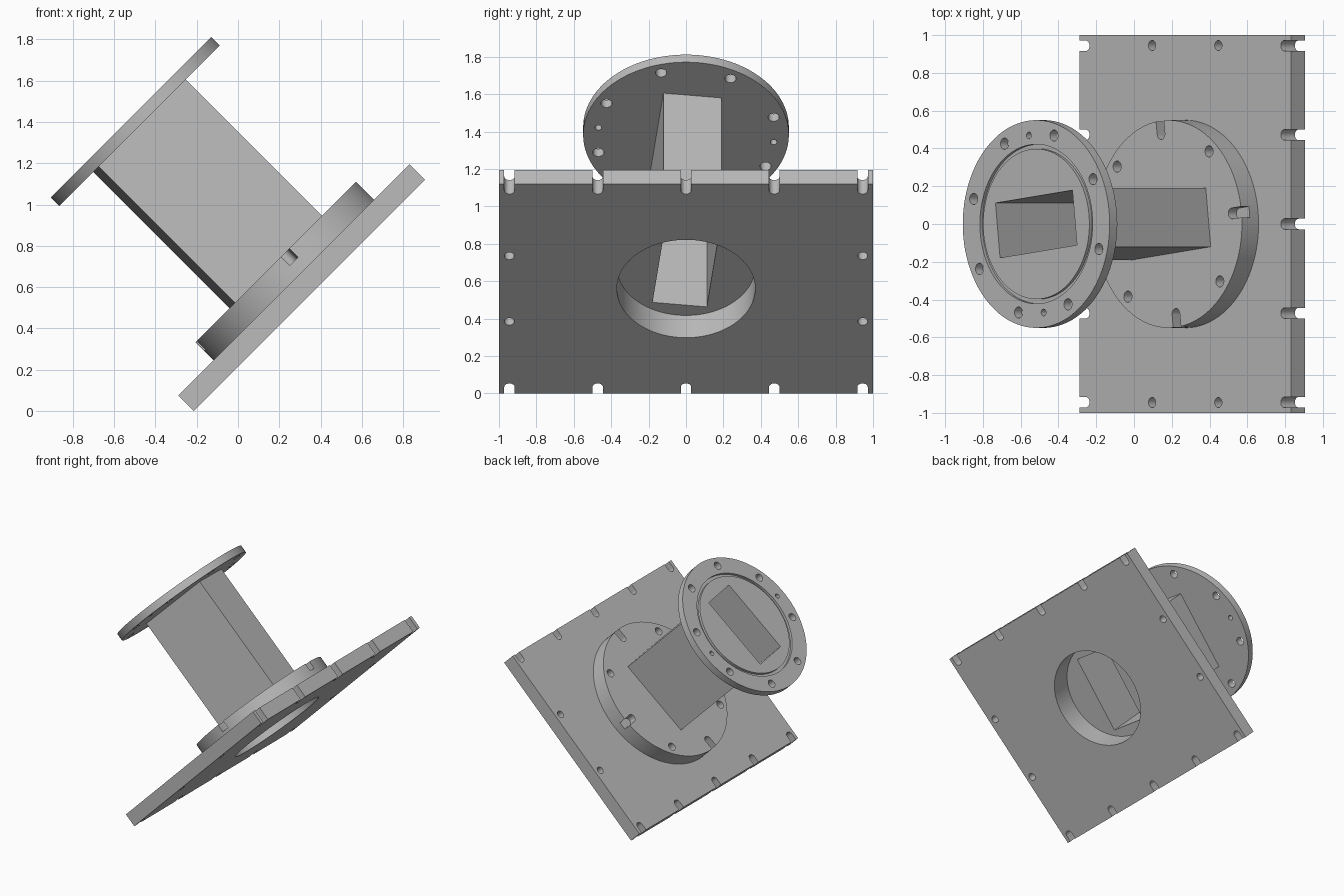
import bpy, bmesh
from math import sin, cos, pi, radians
from mathutils import Matrix

if "Cube" in bpy.data.objects:
    bpy.data.objects.remove(bpy.data.objects["Cube"], do_unlink=True)

TWIST = radians(6.7)          # duct and bolt pattern turn on the axis
TILT = Matrix.Translation((0.345, 0, 0.56)) @ Matrix.Rotation(radians(-45), 4, 'Y')

metal = bpy.data.materials.new("grey_metal")
metal.use_nodes = True
grey = (0.5, 0.5, 0.5, 1)
metal.diffuse_color = grey
metal.node_tree.nodes["Principled BSDF"].inputs["Base Color"].default_value = grey


# Outlines
def circle(r, cx=0, cy=0, n=24):
    return [(cx + r * cos(2 * pi * i / n), cy + r * sin(2 * pi * i / n)) for i in range(n)]


def rect(hx, hy, turn=0):
    corners = [(-hx, -hy), (hx, -hy), (hx, hy), (-hx, hy)]
    return [(x * cos(turn) - y * sin(turn), x * sin(turn) + y * cos(turn)) for x, y in corners]


def polar(r, a):
    return r * cos(a), r * sin(a)


def slot(cx, cy, r, length, a):
    """Round-ended slot, open toward direction a."""
    pts = [polar(r, pi / 2 + pi * i / 10) for i in range(11)] + [(length, -r), (length, r)]
    return [(cx + x * cos(a) - y * sin(a), cy + x * sin(a) + y * cos(a)) for x, y in pts]


# Solids
def solid(name, prisms):
    bm = bmesh.new()
    for outline, z0, z1 in prisms:
        face = bm.faces.new([bm.verts.new((x, y, z0)) for x, y in outline])
        ext = bmesh.ops.extrude_face_region(bm, geom=[face])
        for v in ext["geom"]:
            if isinstance(v, bmesh.types.BMVert):
                v.co.z = z1
    bmesh.ops.recalc_face_normals(bm, faces=bm.faces)
    mesh = bpy.data.meshes.new(name)
    bm.to_mesh(mesh)
    bm.free()
    ob = bpy.data.objects.new(name, mesh)
    bpy.context.collection.objects.link(ob)
    return ob


def part(name, body, *cuts):
    """Body prism with each group of cutter prisms removed in turn."""
    ob = solid(name, [body])
    ob.data.materials.append(metal)
    for group in cuts:
        cutter = solid("cutter", group)
        cutter.hide_render = True
        mod = ob.modifiers.new("cut", 'BOOLEAN')
        mod.operation, mod.solver, mod.object = 'DIFFERENCE', 'EXACT', cutter
        bpy.context.view_layer.update()
        mesh = bpy.data.meshes.new_from_object(ob.evaluated_get(bpy.context.evaluated_depsgraph_get()))
        ob.modifiers.clear()
        ob.data = mesh
        bpy.data.objects.remove(cutter, do_unlink=True)
    bpy.ops.object.select_all(action='DESELECT')
    ob.select_set(True)
    bpy.context.view_layer.objects.active = ob
    bpy.ops.object.shade_smooth_by_angle(angle=radians(30))
    ob.matrix_world = TILT
    return ob


duct_hole = rect(0.29, 0.146, TWIST)
bore = circle(0.37, n=96)
quarters = [TWIST + i * pi / 2 for i in range(4)]

# Base plate: centre bore, edge slots and side holes
plate_cuts = [(bore, -0.1, 0.3)]
for side in (-1, 1):
    for k in range(-2, 3):
        plate_cuts.append((slot(side * 0.744, k * 0.472, 0.028, 0.1, 0 if side > 0 else pi), -0.1, 0.3))
    for y in (-0.945, 0.945):
        plate_cuts.append((circle(0.027, side * 0.248, y), -0.1, 0.3))
part("base_plate", (rect(0.792, 1.0), 0, 0.105), plate_cuts)

# Lower flange: shallow bore below, bolt holes, rim notches, duct opening
lower_cuts = [(bore, 0, 0.168)]
for a in quarters:
    lower_cuts.append((circle(0.03, *polar(0.49, a + pi / 4)), 0, 0.4))
    lower_cuts.append((slot(*polar(0.48, a), 0.029, 0.12, a), 0.17, 0.4))
part("lower_flange", (circle(0.55, n=96), 0.105, 0.23), lower_cuts, [(duct_hole, 0, 0.4)])

# Rectangular duct
part("duct", (rect(0.3, 0.157, TWIST), 0.23, 1.163), [(duct_hole, 0, 1.4)])

# Upper flange: bolt holes, dowel holes, duct opening, seal groove
upper_cuts = [(duct_hole, 1, 1.4)]
for i in range(8):
    upper_cuts.append((circle(0.03, *polar(0.487, TWIST + pi / 8 + i * pi / 4)), 1, 1.4))
for a in (quarters[1], quarters[3]):
    upper_cuts.append((circle(0.018, *polar(0.472, a)), 1, 1.4))
upper = part("upper_flange", (circle(0.55, n=96), 1.163, 1.22), upper_cuts,
             [(circle(0.422, n=96), 1.2, 1.4)])
# Raised centre left inside the groove
part("seal_land", (circle(0.398, n=96), 1.2, 1.22), [(duct_hole, 1, 1.4)])
